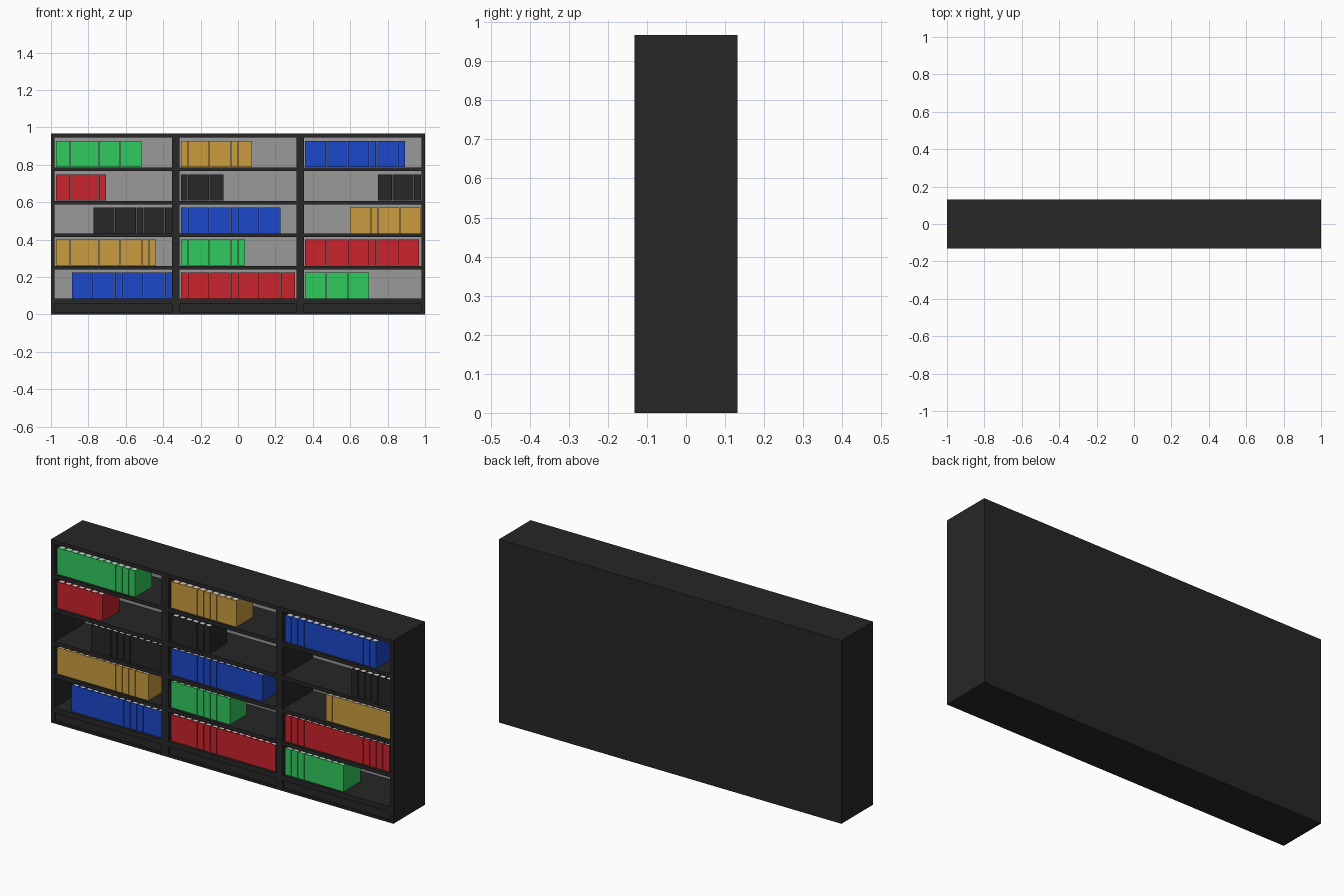
import bpy, bmesh

if "Cube" in bpy.data.objects:
    bpy.data.objects.remove(bpy.data.objects["Cube"])

# Materials
def mat(name, rgb):
    m = bpy.data.materials.new(name)
    m.diffuse_color = (*rgb, 1)
    m.use_nodes = True
    m.node_tree.nodes["Principled BSDF"].inputs["Base Color"].default_value = m.diffuse_color
    return m

BLACK = mat("black", (0.02, 0.02, 0.02))
GREEN = mat("green", (0.03, 0.6, 0.11))
GOLD = mat("gold", (0.6, 0.34, 0.05))
BLUE = mat("blue", (0.012, 0.065, 0.6))
RED = mat("red", (0.6, 0.017, 0.025))
BACK = mat("back_grey", (0.32, 0.32, 0.32))
PAPER = mat("paper", (0.75, 0.75, 0.75))


def finish(name, bm, material):
    bmesh.ops.recalc_face_normals(bm, faces=bm.faces)
    me = bpy.data.meshes.new(name)
    bm.to_mesh(me)
    bm.free()
    me.materials.append(material)
    ob = bpy.data.objects.new(name, me)
    bpy.context.collection.objects.link(ob)
    return ob


def add_box(bm, x0, x1, y0, y1, z0, z1):
    vs = bmesh.ops.create_cube(bm, size=1)["verts"]
    for v in vs:
        v.co = ((x0 + x1) / 2 + v.co.x * (x1 - x0),
                (y0 + y1) / 2 + v.co.y * (y1 - y0),
                (z0 + z1) / 2 + v.co.z * (z1 - z0))


def box(name, material, *dims):
    bm = bmesh.new()
    add_box(bm, *dims)
    return finish(name, bm, material)


F, B, TOP, T = -0.132, 0.132, 0.967, 0.02
SHELVES = [0.084, 0.26, 0.433, 0.607, 0.786]      # shelf top heights
BAYS = [(-0.98, -0.353), (-0.313, 0.313), (0.353, 0.98)]

# Carcass: sides, dividers, top, floor and back
box("left_side", BLACK, -1, -0.98, F, B, 0, TOP)
box("right_side", BLACK, 0.98, 1, F, B, 0, TOP)
box("left_divider", BLACK, -0.353, -0.313, F, 0.126, 0, TOP - T)
box("right_divider", BLACK, 0.313, 0.353, F, 0.126, 0, TOP - T)
box("top_board", BLACK, -0.98, 0.98, F, B, TOP - T, TOP)
box("floor_board", BLACK, -0.98, 0.98, F, 0.126, 0, 0.012)
box("back_board", BLACK, -0.98, 0.98, 0.126, B, 0, TOP - T)

# Shelves, kickboards and grey back linings in each bay
for i, (x0, x1) in enumerate(BAYS):
    for j, z in enumerate(SHELVES):
        box(f"shelf_{i}_{j}", BLACK, x0, x1, F, 0.122, z - (0.028 if j == 0 else T), z)
    box(f"kickboard_{i}", BLACK, x0, x1, F + 0.01, F + 0.03, 0.012, 0.056)
    box(f"back_lining_{i}", BACK, x0, x1, 0.122, 0.126, 0.012, TOP - T)

# Rows of binders: shelf index, left x, count, material
W, H, Y0, Y1 = 0.0382, 0.139, -0.121, 0.02
A, M, C = -0.973, -0.306, 0.358
ROWS = [
    (4, A, 12, GREEN), (4, M, 10, GOLD), (4, C, 14, BLUE),
    (3, A, 7, RED), (3, M, 6, BLACK), (3, 0.749, 6, BLACK),
    (2, -0.773, 11, BLACK), (2, M, 14, BLUE), (2, 0.598, 10, GOLD),
    (1, A, 14, GOLD), (1, M, 9, GREEN), (1, C, 16, RED),
    (0, -0.888, 14, BLUE), (0, M, 16, RED), (0, C, 9, GREEN),
]


def binder_cover(bm, x0, x1, z0):
    # U-shaped outline: spine in front, two boards running back
    t = 0.004
    outline = [(x0, Y1), (x0, Y0), (x1, Y0), (x1, Y1),
               (x1 - t, Y1), (x1 - t, Y0 + t), (x0 + t, Y0 + t), (x0 + t, Y1)]
    face = bm.faces.new([bm.verts.new((x, y, z0)) for x, y in outline])
    up = bmesh.ops.extrude_face_region(bm, geom=[face])["geom"]
    bmesh.ops.translate(bm, vec=(0, 0, H),
                        verts=[g for g in up if isinstance(g, bmesh.types.BMVert)])


for n, (s, left, count, material) in enumerate(ROWS):
    covers, pages = bmesh.new(), bmesh.new()
    z = SHELVES[s] + 0.001
    for k in range(count):
        x0 = left + k * W
        x1 = x0 + W - 0.001
        binder_cover(covers, x0, x1, z)
        add_box(pages, x0 + 0.004, x1 - 0.004, Y0 + 0.004, Y1 - 0.003, z + 0.003, z + H - 0.003)
    finish(f"binder_covers_{n}", covers, material)
    finish(f"binder_pages_{n}", pages, PAPER)
